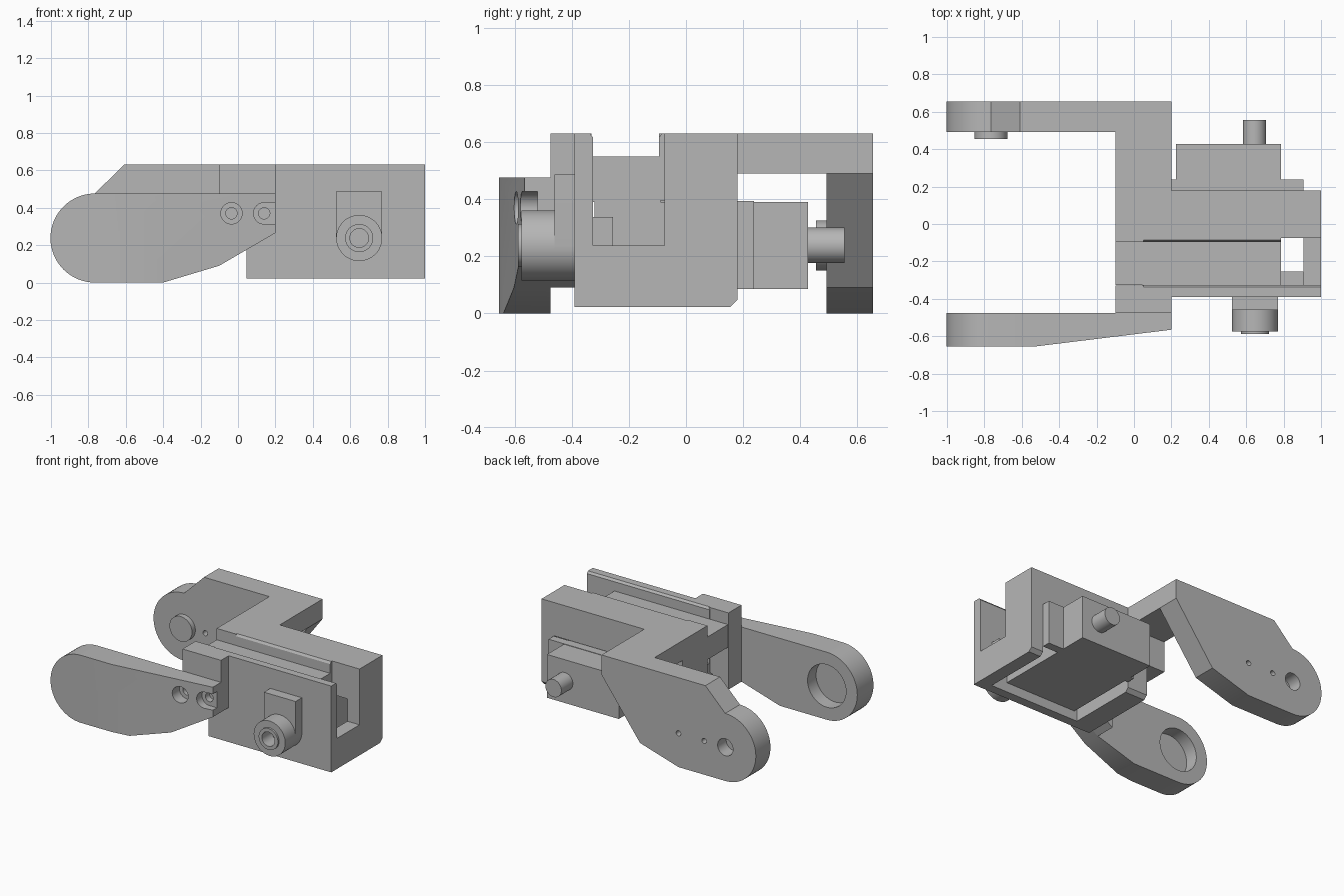
import bpy, bmesh, math
from mathutils import Vector

cube = bpy.data.objects.get("Cube")
if cube:
    bpy.data.objects.remove(cube, do_unlink=True)

grey = bpy.data.materials.new("plain_grey")
grey.use_nodes = True
grey.diffuse_color = (0.47, 0.47, 0.47, 1)
grey.node_tree.nodes["Principled BSDF"].inputs["Base Color"].default_value = grey.diffuse_color


def add(name, bm):
    bmesh.ops.recalc_face_normals(bm, faces=bm.faces)
    mesh = bpy.data.meshes.new(name)
    bm.to_mesh(mesh)
    bm.free()
    mesh.materials.append(grey)
    obj = bpy.data.objects.new(name, mesh)
    bpy.context.collection.objects.link(obj)
    return obj


def prism(name, axis, points, a, b, split_x=None, taper=0):
    """Extrude an outline along x (points y,z) or y (points x,z)."""
    bm = bmesh.new()
    place = (lambda p, t: (t, p[0], p[1])) if axis == "x" else (lambda p, t: (p[0], t, p[1]))
    face = bm.faces.new([bm.verts.new(place(p, a)) for p in points])
    grown = bmesh.ops.extrude_face_region(bm, geom=[face])["geom"]
    shift = Vector(place((0, 0), b - a))
    bmesh.ops.translate(bm, vec=shift, verts=[v for v in grown if isinstance(v, bmesh.types.BMVert)])
    if split_x is not None:
        bmesh.ops.bisect_plane(bm, geom=bm.verts[:] + bm.edges[:] + bm.faces[:],
                               plane_co=(split_x, 0, 0), plane_no=(1, 0, 0))
        for v in bm.verts:
            if v.co.x > split_x and abs(v.co.y - a) < 1e-4:
                v.co.y += (v.co.x - split_x) * taper
    return add(name, bm)


def box(name, x0, x1, y0, y1, z0, z1):
    return prism(name, "y", [(x0, z0), (x1, z0), (x1, z1), (x0, z1)], y0, y1)


def arc(cx, cz, r, start, end, n):
    return [(cx + r * math.cos(math.radians(start + (end - start) * i / n)),
             cz + r * math.sin(math.radians(start + (end - start) * i / n))) for i in range(n + 1)]


def rod(name, x, z, r, y0, y1):
    return prism(name, "y", arc(x, z, r, 0, 360, 48)[:-1], y0, y1)


def cut(obj, cutters):
    """Subtract the cutters, keep the result and discard the cutters."""
    for c in cutters:
        c.hide_render = True
        m = obj.modifiers.new("cut", "BOOLEAN")
        m.operation, m.solver, m.object = "DIFFERENCE", "EXACT", c
    graph = bpy.context.evaluated_depsgraph_get()
    mesh = bpy.data.meshes.new_from_object(obj.evaluated_get(graph))
    obj.modifiers.clear()
    obj.data = mesh
    for c in cutters:
        bpy.data.objects.remove(c, do_unlink=True)


PX, PZ, R = -0.765, 0.238, 0.238     # pivot shared by both arms
round_end = arc(PX, PZ, R, 90, 270, 32)

# Front arm with tapered outer face, pivot socket and screw holes
front_arm = prism("front_arm", "y",
                  round_end + [(-0.4, 0), (-0.1, 0.09), (0.2, 0.265), (0.2, 0.475)],
                  -0.655, -0.475, split_x=-0.53, taper=0.123)
cut(front_arm, [rod("socket", PX, PZ, 0.15, -0.57, -0.4),
                rod("screw_head_a", -0.035, 0.37, 0.057, -0.8, -0.52),
                rod("screw_head_b", 0.14, 0.37, 0.057, -0.8, -0.52),
                box("screw_slot", 0.14, 0.3, -0.8, -0.52, 0.313, 0.427),
                rod("screw_hole_a", -0.035, 0.37, 0.03, -0.55, -0.4),
                rod("screw_hole_b", 0.14, 0.37, 0.03, -0.55, -0.4)])

# Mounting plate between front arm and body
prism("arm_mount", "y", [(-0.1, 0.09), (0.2, 0.265), (0.2, 0.63), (-0.1, 0.63)], -0.475, -0.39)

# Rear arm with pivot peg and through holes
rear_arm = prism("rear_arm", "y",
                 round_end + [(-0.4, 0), (-0.1, 0.09), (0.2, 0.49), (0.2, 0.63), (-0.61, 0.63)],
                 0.492, 0.655)
cut(rear_arm, [rod("peg_recess", PX, PZ, 0.06, 0.56, 0.8),
               rod("pin_hole_a", -0.6, PZ, 0.018, 0.4, 0.8),
               rod("pin_hole_b", -0.4, PZ, 0.018, 0.4, 0.8)])
rod("pivot_peg", PX, PZ, 0.088, 0.455, 0.495)
box("rear_bridge", -0.1, 0.2, 0.18, 0.495, 0.49, 0.63)

# Front wall of the body, chamfered along the channel
wall = [(-0.39, 0.022), (-0.325, 0.022), (-0.325, 0.615), (-0.337, 0.63), (-0.39, 0.63)]
prism("front_wall", "x", wall, 0.045, 1)
prism("front_wall_end", "y", [(-0.1, 0.09), (0.05, 0.178), (0.05, 0.63), (-0.1, 0.63)], -0.39, -0.33)

# Rear block above the motor, with its two legs
prism("rear_block", "x", [(-0.095, 0.395), (0.18, 0.395), (0.18, 0.63), (-0.085, 0.63), (-0.095, 0.615)],
      0.045, 0.785)
box("rear_block_step", 0.785, 1, -0.075, 0.18, 0.395, 0.63)
box("rear_block_end", -0.1, 0.05, -0.095, 0.18, 0.27, 0.63)
leg = [(-0.33, 0.022), (0.155, 0.022), (0.18, 0.047), (0.18, 0.4), (-0.075, 0.4), (-0.075, 0.237), (-0.33, 0.237)]
for name, x0, x1 in (("end_wall", 0.905, 1), ("inner_wall", 0.045, 0.2)):
    prism(name, "x", leg, x0, x1)

# Slab and tab lying in the channel
box("channel_slab", -0.1, 0.785, -0.325, -0.09, 0.39, 0.55)
box("channel_tab", 0.78, 0.905, -0.325, -0.255, 0.237, 0.337)

# Motor with flange and shaft
box("motor", 0.225, 0.785, -0.32, 0.427, 0.085, 0.39)
box("motor_flange", 0.2, 0.905, 0.18, 0.238, 0.085, 0.393)
rod("motor_shaft", 0.645, PZ, 0.062, 0.42, 0.555)

# Bearing lug on the front wall
lug = arc(0.648, PZ, 0.123, 180, 360, 24) + [(0.771, 0.487), (0.525, 0.487)]
prism("bearing_lug", "y", lug, -0.46, -0.385)
hub = rod("bearing_hub", 0.648, PZ, 0.123, -0.575, -0.455)
collar = rod("bearing_collar", 0.648, PZ, 0.075, -0.588, -0.57)
for part in (hub, collar):
    cut(part, [rod("bore", 0.648, PZ, 0.05, -0.7, -0.48)])

# Smooth the round surfaces, keep edges sharp
for obj in bpy.context.scene.objects:
    obj.select_set(obj.type == "MESH")
    if obj.type == "MESH":
        bpy.context.view_layer.objects.active = obj
bpy.ops.object.shade_smooth_by_angle(angle=math.radians(20))
